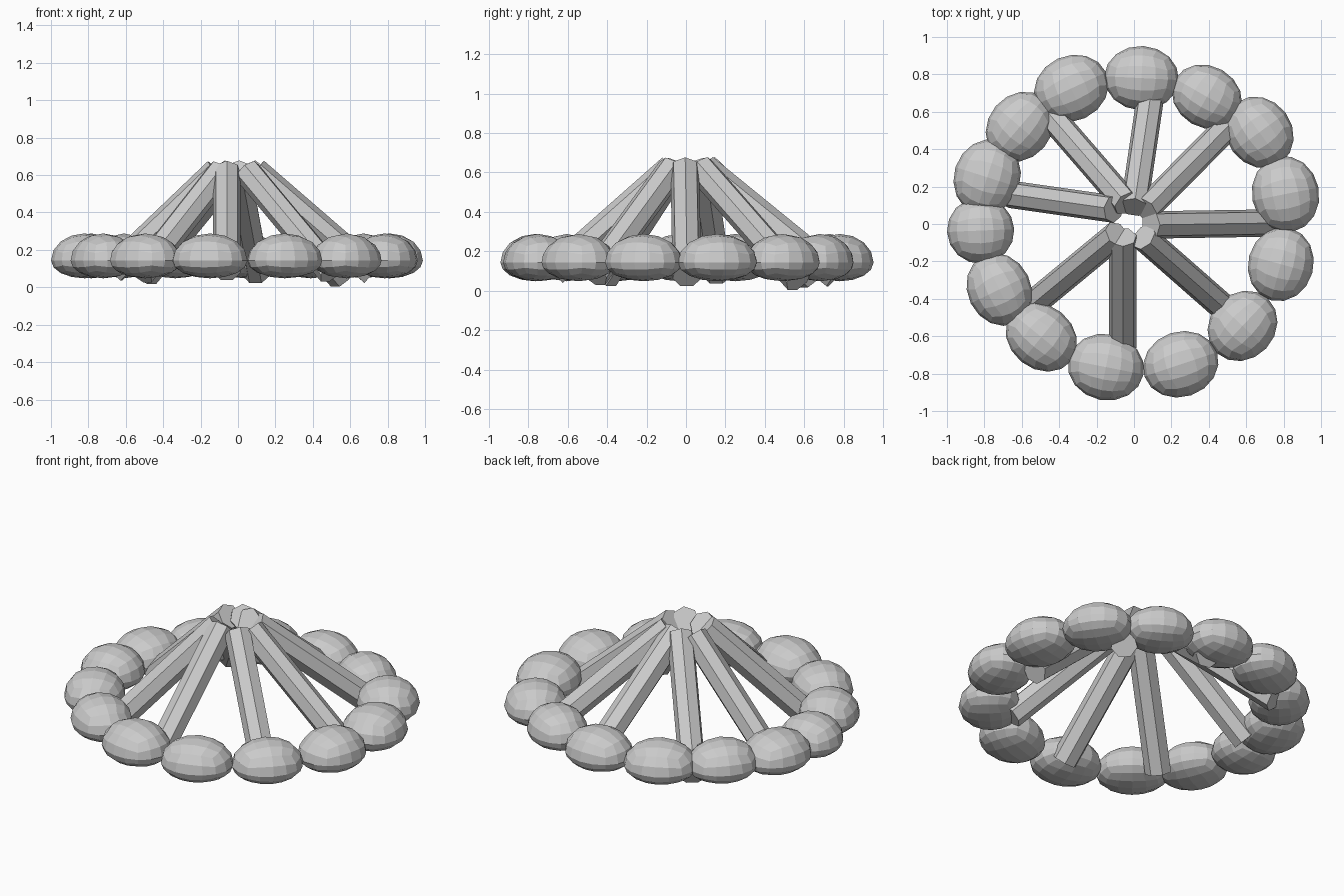
import bpy, bmesh, math
from mathutils import Vector

if "Cube" in bpy.data.objects:
    bpy.data.objects.remove(bpy.data.objects["Cube"])


def finish(bm, name):
    bmesh.ops.recalc_face_normals(bm, faces=bm.faces)
    mesh = bpy.data.meshes.new(name)
    bm.to_mesh(mesh)
    bm.free()
    ob = bpy.data.objects.new(name, mesh)
    bpy.context.collection.objects.link(ob)
    return ob


def stone(name, x, y, half_len, half_depth):
    # faceted cube-sphere, domed above its rim and shallower below
    bm = bmesh.new()
    bmesh.ops.create_cube(bm, size=2)
    bmesh.ops.subdivide_edges(bm, edges=bm.edges[:], cuts=3, use_grid_fill=True)
    for v in bm.verts:
        c = v.co.copy()
        d = Vector([math.tan(k * math.pi / 4) for k in c]).normalized()
        v.co = (d.x * half_len, d.y * half_depth,
                d.z * (0.145 if d.z > 0 else 0.095))
    ob = finish(bm, name)
    ob.location = (x, y, 0.143)
    ob.rotation_euler.z = math.atan2(y, x) + math.pi / 2


def log(name, top, foot, radius=0.075):
    # seven-sided log running between two points
    a, b = Vector(top), Vector(foot)
    bm = bmesh.new()
    bmesh.ops.create_cone(bm, cap_ends=True, segments=7, radius1=radius,
                          radius2=radius, depth=(a - b).length)
    ob = finish(bm, name)
    ob.location = (a + b) / 2
    ob.rotation_euler = (a - b).to_track_quat('Z', 'Y').to_euler()


# ring of stones: x, y, half length, half depth
stones = [
    (0.81, 0.16, 0.205, 0.18), (0.785, -0.215, 0.20, 0.175),
    (0.58, -0.545, 0.20, 0.175), (0.25, -0.75, 0.205, 0.175),
    (-0.15, -0.765, 0.205, 0.178), (-0.495, -0.605, 0.205, 0.17),
    (-0.72, -0.35, 0.20, 0.17), (-0.82, -0.035, 0.178, 0.18),
    (-0.785, 0.25, 0.205, 0.178), (-0.61, 0.52, 0.20, 0.17),
    (-0.335, 0.725, 0.205, 0.175), (0.04, 0.78, 0.20, 0.172),
    (0.39, 0.68, 0.195, 0.165), (0.67, 0.49, 0.20, 0.175),
]
for i, s in enumerate(stones):
    stone(f"ring_stone_{i + 1}", *s)

# leaning logs: top x, y and foot x, y, z
logs = [
    (0.09, -0.005, 0.72, 0.005, 0.075), (0.06, 0.075, 0.55, 0.57, 0.056),
    (0.0, 0.09, 0.10, 0.76, 0.075), (-0.04, 0.11, -0.49, 0.63, 0.07),
    (-0.11, 0.08, -0.67, 0.16, 0.085), (-0.09, -0.055, -0.52, -0.41, 0.073),
    (-0.06, -0.07, -0.06, -0.67, 0.09), (0.05, -0.07, 0.50, -0.465, 0.08),
]
for i, (tx, ty, fx, fy, fz) in enumerate(logs):
    log(f"leaning_log_{i + 1}", (tx, ty, 0.62), (fx, fy, fz))
